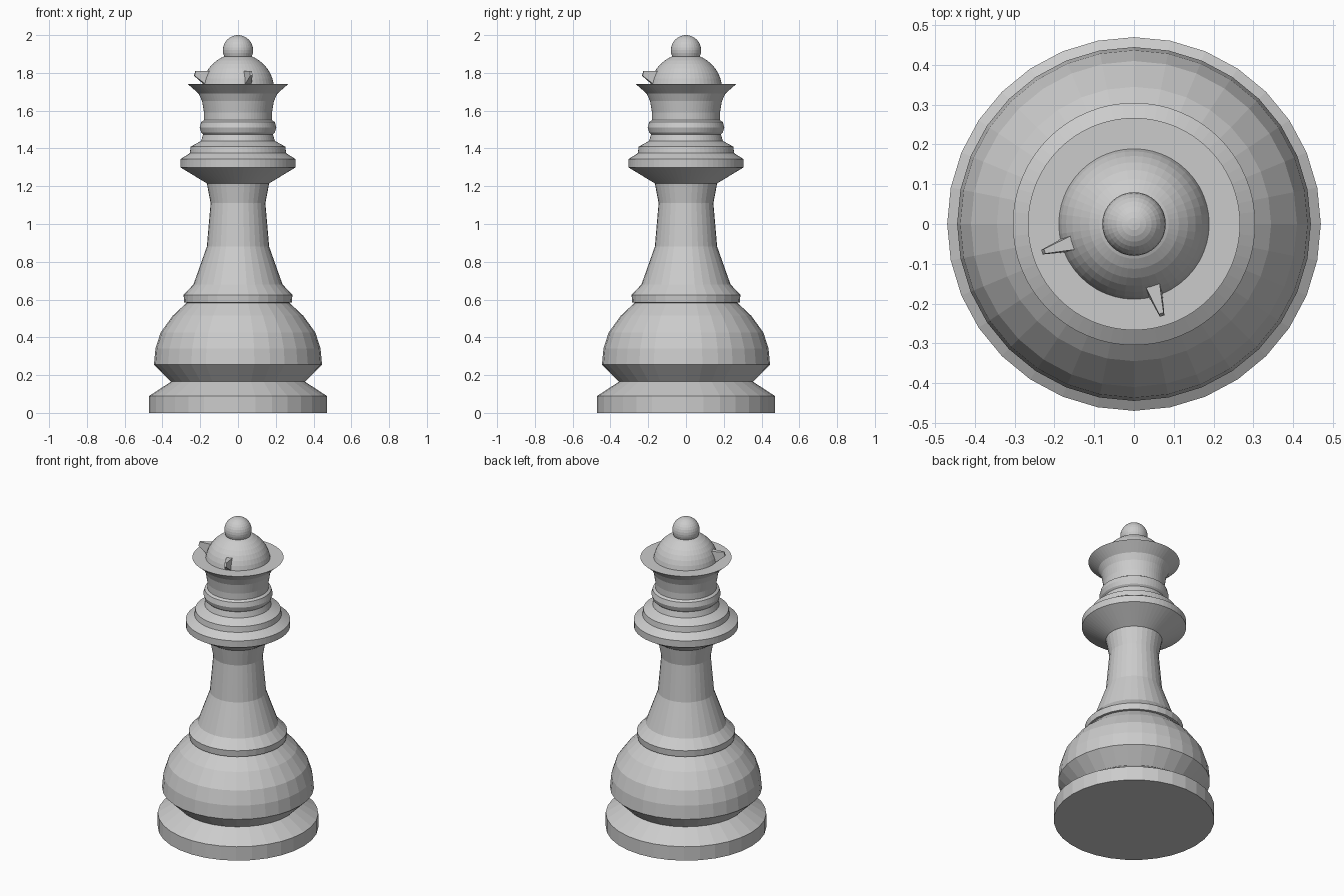
import bpy, bmesh
from math import cos, sin, pi, radians, sqrt

if "Cube" in bpy.data.objects:
    bpy.data.objects.remove(bpy.data.objects["Cube"])


def make_object(name, bm):
    bmesh.ops.recalc_face_normals(bm, faces=bm.faces)
    mesh = bpy.data.meshes.new(name)
    bm.to_mesh(mesh)
    bm.free()
    ob = bpy.data.objects.new(name, mesh)
    bpy.context.collection.objects.link(ob)
    return ob


def lathe(name, profile, sides):
    """Closed turned solid from (radius, height) points, bottom to top."""
    bm = bmesh.new()
    rings = [[bm.verts.new((r * cos(2 * pi * i / sides), r * sin(2 * pi * i / sides), z))
              for i in range(sides)] for r, z in profile]
    for a, b in zip(rings, rings[1:]):
        for i in range(sides):
            j = (i + 1) % sides
            bm.faces.new((a[i], a[j], b[j], b[i]))
    bm.faces.new(rings[0])
    bm.faces.new(rings[-1])
    return make_object(name, bm)


def tooth(name, angle):
    """Wedge leaning outwards: wide on the inside, narrow at the tip."""
    section = [(0.15, 1.74, 0.02), (0.185, 1.74, 0.018), (0.242, 1.785, 0.006),
               (0.235, 1.81, 0.006), (0.155, 1.81, 0.019)]
    c, s = cos(angle), sin(angle)
    bm = bmesh.new()
    left, right = [[bm.verts.new((r * c - k * w * s, r * s + k * w * c, z))
                    for r, z, w in section] for k in (1, -1)]
    bm.faces.new(left)
    bm.faces.new(right)
    n = len(section)
    for i in range(n):
        j = (i + 1) % n
        bm.faces.new((left[i], left[j], right[j], right[i]))
    return make_object(name, bm)


# Foot, bulb and stem
lathe("base_and_stem", [
    (0.47, 0), (0.47, 0.09), (0.355, 0.165), (0.445, 0.255), (0.437, 0.34),
    (0.41, 0.425), (0.345, 0.515), (0.272, 0.583), (0.285, 0.585), (0.288, 0.625),
    (0.236, 0.68), (0.165, 0.88), (0.145, 1.11), (0.165, 1.215)], 32)

# Collar rings
lathe("collar", [
    (0.165, 1.215), (0.305, 1.30), (0.305, 1.343), (0.255, 1.375), (0.25, 1.41),
    (0.195, 1.44), (0.185, 1.475), (0.195, 1.485), (0.203, 1.51), (0.195, 1.54),
    (0.18, 1.55)], 64)

# Flared crown
lathe("crown", [(0.18, 1.55), (0.18, 1.59), (0.19, 1.65), (0.208, 1.69), (0.267, 1.742)], 64)

# Dome
lathe("dome", [(0.192 * cos(t), 1.71 + 0.192 * sin(t))
               for t in [radians(a) for a in range(0, 90, 9)]], 48)

# Ball finial
bm = bmesh.new()
bmesh.ops.create_uvsphere(bm, u_segments=32, v_segments=16, radius=0.08)
bmesh.ops.translate(bm, verts=bm.verts, vec=(0, 0, 1.92))
make_object("finial", bm)

# Crown teeth
for i, deg in enumerate((197, 287)):
    tooth(f"crown_tooth_{i + 1}", radians(deg))
